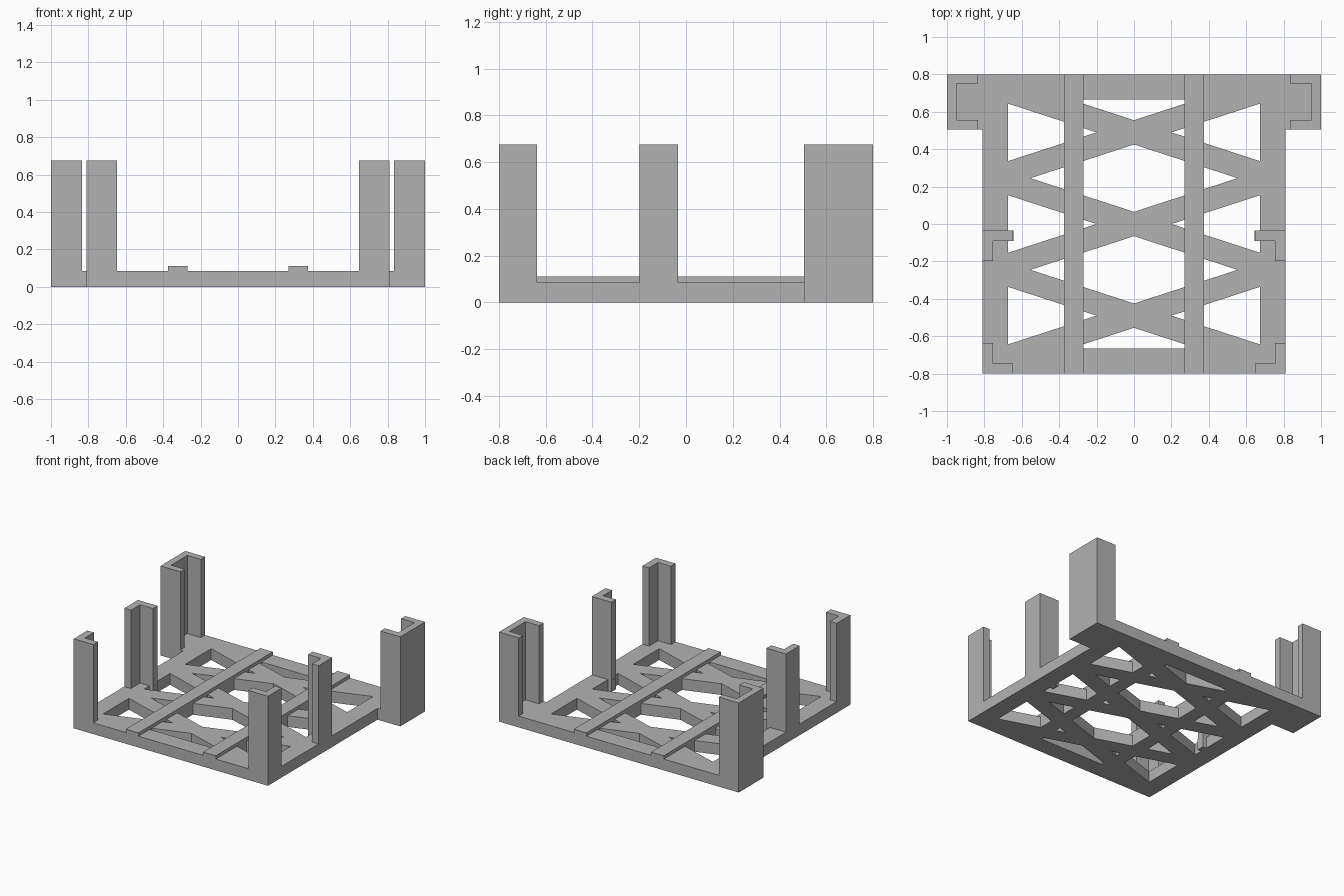
import bpy
import bmesh

cube = bpy.data.objects.get("Cube")
if cube:
    bpy.data.objects.remove(cube, do_unlink=True)

GREY = (0.45, 0.45, 0.45, 1.0)
grey = bpy.data.materials.new("plain grey")
grey.use_nodes = True
grey.diffuse_color = GREY
grey.node_tree.nodes["Principled BSDF"].inputs["Base Color"].default_value = GREY

BASE_H, RAIL_H, POST_H = 0.085, 0.11, 0.675
RAIL_IN, RAIL_OUT = 0.27, 0.375      # long rail edges
SIDE_IN, SIDE_OUT = 0.675, 0.81      # side beam edges
END, END_IN = 0.8, 0.665             # front and back beam edges
SLOPE, HALF, PITCH = 0.325, 0.065, 0.49   # diagonal braces
WALL = 0.055


def slab(name, outlines, z0, z1):
    """Extrude flat outlines (the first is solid, the others are holes)."""
    curve = bpy.data.curves.new(name, "CURVE")
    curve.dimensions = "2D"
    curve.fill_mode = "BOTH"
    curve.extrude = (z1 - z0) / 2
    for points in outlines:
        spline = curve.splines.new("POLY")
        spline.points.add(len(points) - 1)
        for p, (x, y) in zip(spline.points, points):
            p.co = (x, y, 0, 1)
        spline.use_cyclic_u = True
    temp = bpy.data.objects.new(name + "_outline", curve)
    bpy.context.collection.objects.link(temp)
    bpy.context.view_layer.update()
    graph = bpy.context.evaluated_depsgraph_get()
    mesh = bpy.data.meshes.new_from_object(temp.evaluated_get(graph))
    bpy.data.objects.remove(temp, do_unlink=True)

    bm = bmesh.new()
    bm.from_mesh(mesh)
    bmesh.ops.remove_doubles(bm, verts=bm.verts, dist=0.0005)
    bmesh.ops.translate(bm, verts=bm.verts, vec=(0, 0, (z0 + z1) / 2))
    bmesh.ops.recalc_face_normals(bm, faces=bm.faces)
    for f in bm.faces:
        f.smooth = False
    bm.to_mesh(mesh)
    bm.free()
    mesh.materials.clear()
    mesh.materials.append(grey)
    obj = bpy.data.objects.new(name, mesh)
    bpy.context.collection.objects.link(obj)
    return obj


def flip(points, side):
    return [(x * side, y) for x, y in points]


# Lattice openings between the crossing braces
holes = []
tip = HALF / SLOPE
gap = PITCH / 2 - HALF
for side in (1, -1):
    for c in (-PITCH, 0, PITCH):
        wide, mid, near = (SLOPE * x - HALF for x in (SIDE_IN, RAIL_OUT, RAIL_IN))
        outer = [(RAIL_OUT, c - mid), (SIDE_IN, c - wide)]
        if c == 0:   # the middle post reaches into this opening
            outer += [(SIDE_IN, -0.09), (0.645, -0.09), (0.645, -0.035), (SIDE_IN, -0.035)]
        outer += [(SIDE_IN, c + wide), (RAIL_OUT, c + mid)]
        holes.append(flip(outer, side))
        holes.append(flip([(tip, c), (RAIL_IN, c - near), (RAIL_IN, c + near)], side))
    for m in (-PITCH / 2, PITCH / 2):
        d = gap - SLOPE * RAIL_OUT
        holes.append(flip([(RAIL_OUT, m - d), (gap / SLOPE, m), (RAIL_OUT, m + d)], side))

# Central openings between the long rails
for m in (-PITCH / 2, PITCH / 2):
    d = gap - SLOPE * RAIL_IN
    holes.append([(0, m - gap), (RAIL_IN, m - d), (RAIL_IN, m + d),
                  (0, m + gap), (-RAIL_IN, m + d), (-RAIL_IN, m - d)])
for s in (-1, 1):
    inner = PITCH + HALF
    edge = inner + SLOPE * RAIL_IN
    holes.append([(0, s * inner), (RAIL_IN, s * edge), (RAIL_IN, s * END_IN),
                  (-RAIL_IN, s * END_IN), (-RAIL_IN, s * edge)])

# Base plate with widened back corners
half = [(SIDE_OUT, -END), (SIDE_OUT, 0.505), (1, 0.505), (1, END)]
slab("lattice_base", [half + flip(half[::-1], -1)] + holes, 0, BASE_H)


def angle_profile(corner_y, way):
    """L section with its corner on the outer edge, opening along way."""
    far, x_in, x_wall = corner_y + way * 0.163, 0.647, SIDE_OUT - WALL
    return [(SIDE_OUT, corner_y), (SIDE_OUT, far), (x_wall, far),
            (x_wall, corner_y + way * WALL), (x_in, corner_y + way * WALL), (x_in, corner_y)]


channel = [(0.835, 0.505), (1, 0.505), (1, END), (0.835, END),
           (0.835, 0.75), (0.948, 0.75), (0.948, 0.557), (0.835, 0.557)]

# Upright posts and raised rails, mirrored left and right
for side, label in ((1, "left"), (-1, "right")):
    slab(label + "_front_post", [flip(angle_profile(-END, 1), side)], BASE_H, POST_H)
    slab(label + "_middle_post", [flip(angle_profile(-0.035, -1), side)], BASE_H, POST_H)
    slab(label + "_back_post", [flip(channel, side)], BASE_H, POST_H)
    rail = [(RAIL_IN, -END), (RAIL_OUT, -END), (RAIL_OUT, END), (RAIL_IN, END)]
    slab(label + "_long_rail", [flip(rail, side)], BASE_H, RAIL_H)
